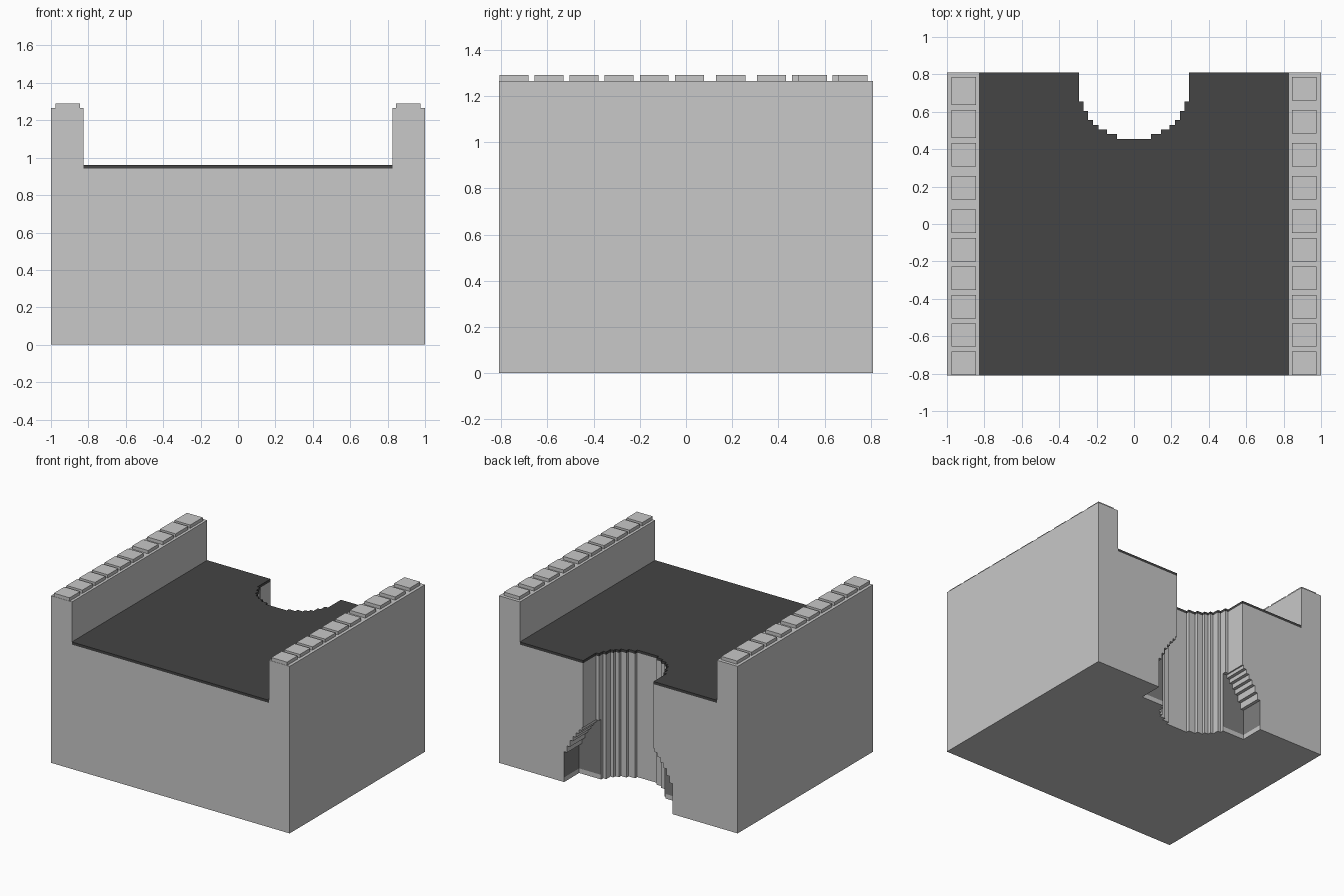
import bpy, bmesh
from mathutils import Vector

if "Cube" in bpy.data.objects:
    bpy.data.objects.remove(bpy.data.objects["Cube"])


def material(name, v):
    m = bpy.data.materials.new(name)
    m.diffuse_color = (v, v, v, 1)
    m.use_nodes = True
    m.node_tree.nodes["Principled BSDF"].inputs["Base Color"].default_value = m.diffuse_color
    return m


stone = material("light_stone", 0.58)
shade = material("mid_grey_stone", 0.205)
paving = material("dark_paving", 0.058)


def prism(name, outline, axis, lo, hi, mats):
    """Extrude a 2D outline along y (outline in x,z) or z (outline in x,y)."""
    bm = bmesh.new()

    def put(a, b, h):
        return bm.verts.new((a, h, b) if axis == "y" else (a, b, h))
    rings = [[put(a, b, h) for a, b in outline] for h in (lo, hi)]
    n = len(outline)
    for r in rings:
        bm.faces.new(r)
    for i in range(n):
        j = (i + 1) % n
        bm.faces.new((rings[0][i], rings[0][j], rings[1][j], rings[1][i]))
    bmesh.ops.recalc_face_normals(bm, faces=bm.faces)
    me = bpy.data.meshes.new(name)
    bm.to_mesh(me)
    bm.free()
    ob = bpy.data.objects.new(name, me)
    bpy.context.collection.objects.link(ob)
    for m in mats:
        me.materials.append(m)
    return ob


def mirrored(half):
    return half + [(-x, v) for x, v in reversed(half)]


def cut(ob, cutters):
    for c in cutters:
        mod = ob.modifiers.new("cut", "BOOLEAN")
        mod.operation = "DIFFERENCE"
        mod.solver = "EXACT"
        mod.object = c
    bpy.context.view_layer.update()
    dg = bpy.context.evaluated_depsgraph_get()
    me = bpy.data.meshes.new_from_object(ob.evaluated_get(dg))
    ob.modifiers.clear()
    ob.data = me


Y = 0.81        # half depth
DECK = 0.942    # underside of the paving
WALL = 0.825    # inner face of the side walls

# Block with raised side walls, and the paving between them
body = prism("stone_block", mirrored([(1, 0), (1, 1.265), (WALL, 1.265), (WALL, DECK)]),
             "y", -Y, Y, [stone, shade])
deck = prism("paved_deck", mirrored([(WALL, -Y), (WALL, Y)]), "z", DECK, 0.962, [paving])

# Stepped half-round shaft in the back
steps = [(0.295, 0.655), (0.27, 0.605), (0.245, 0.555), (0.22, 0.53),
         (0.19, 0.505), (0.145, 0.48), (0.09, 0.455)]
half = [(0.295, 0.95)]
for i, (x, y) in enumerate(steps):
    half += [(x, steps[i - 1][1] if i else 0.9), (x, y)]
shaft = prism("shaft_cutter", mirrored(half), "z", -0.1, 2, [stone])

# Stepped arch niche low on the back
ARCH, NICHE = 0.454, 0.63
steps = [(ARCH, 0.23), (0.43, 0.28), (0.405, 0.33), (0.38, 0.365),
         (0.355, 0.40), (0.33, 0.43), (0.305, 0.455), (0.27, 0.485)]
half = [(ARCH, -0.1)]
for i, (x, z) in enumerate(steps):
    if i:
        half.append((x, steps[i - 1][1]))
    half.append((x, z))
niche = prism("niche_cutter", mirrored(half), "y", NICHE, 0.95, [stone])

cut(body, [shaft, niche])
cut(deck, [shaft])
for c in (shaft, niche):
    c.hide_render = True
    c.hide_viewport = True

# Darker niche walls above a thin light base course
bm = bmesh.new()
bm.from_mesh(body.data)
bmesh.ops.bisect_plane(bm, geom=bm.verts[:] + bm.edges[:] + bm.faces[:],
                       plane_co=Vector((0, 0, 0.035)), plane_no=Vector((0, 0, 1)))
for f in bm.faces:
    c, n = f.calc_center_median(), f.normal
    back = abs(n.y) > 0.9 and abs(c.y - NICHE) < 0.005
    side = abs(n.x) > 0.9 and abs(abs(c.x) - ARCH) < 0.005
    f.material_index = 1 if (back or side) and c.z > 0.035 else 0
bm.to_mesh(body.data)
bm.free()

# Coping blocks along both walls: (y start, y end)
front = [(-0.808 + 0.152 * i, -0.683 + 0.152 * i) for i in range(6)]
front += [(0.13, 0.257), (0.308, 0.434)]
rows = {-1: front + [(0.46, 0.61), (0.635, 0.785)],
        1: front + [(0.485, 0.61), (0.66, 0.785)]}
for s, row in rows.items():
    for i, (a, b) in enumerate(row):
        x0, x1 = s * 0.845, s * 0.977
        prism("coping_block_%s_%d" % ("right" if s > 0 else "left", i + 1),
              [(x0, a), (x1, a), (x1, b), (x0, b)], "z", 1.26, 1.29, [stone])
